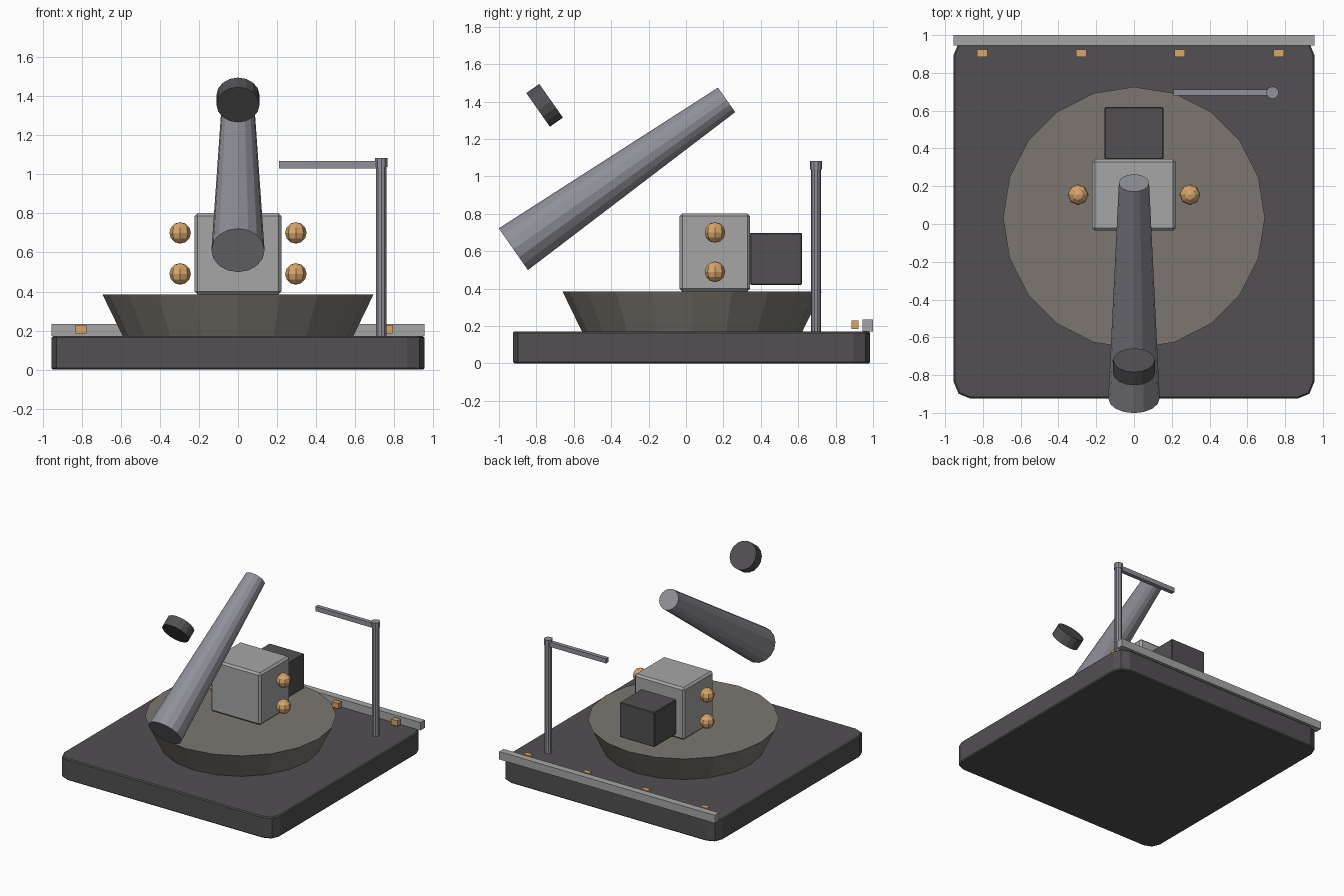
import bpy, bmesh
from math import radians

if "Cube" in bpy.data.objects:
    bpy.data.objects.remove(bpy.data.objects["Cube"])

def material(name, rgb):
    m = bpy.data.materials.new(name)
    m.diffuse_color = (*rgb, 1)
    m.use_nodes = True
    m.node_tree.nodes["Principled BSDF"].inputs["Base Color"].default_value = m.diffuse_color
    return m

DARK = material("dark_metal", (0.085, 0.08, 0.085))
STONE = material("stone", (0.2, 0.18, 0.16))
STEEL = material("steel", (0.28, 0.28, 0.32))
GREY = material("light_grey", (0.38, 0.38, 0.38))
COPPER = material("copper", (0.68, 0.38, 0.15))

def add_bevel(ob, width, segments=1):
    mod = ob.modifiers.new("bevel", 'BEVEL')
    mod.width, mod.segments = width, segments
    mod.limit_method, mod.angle_limit = 'ANGLE', radians(50)

def box(name, lo, hi, mat, bevel=0):
    """Box between two opposite corners."""
    bpy.ops.mesh.primitive_cube_add(size=1, location=[(a + b) / 2 for a, b in zip(lo, hi)])
    ob = bpy.context.object
    ob.name = name
    bm = bmesh.new()
    bm.from_mesh(ob.data)
    bmesh.ops.scale(bm, vec=[b - a for a, b in zip(lo, hi)], verts=bm.verts)
    bm.to_mesh(ob.data)
    bm.free()
    ob.data.materials.append(mat)
    if bevel:
        add_bevel(ob, bevel)
    return ob

def cone(name, loc, r1, r2, depth, sides, mat, tilt=0):
    bpy.ops.mesh.primitive_cone_add(vertices=sides, radius1=r1, radius2=r2, depth=depth,
                                    location=loc, rotation=(radians(tilt), 0, 0))
    ob = bpy.context.object
    ob.name = name
    ob.data.materials.append(mat)
    return ob

# base slab with rounded upright corners
base = box("base_slab", (-0.955, -0.925, 0), (0.955, 0.985, 0.172), DARK)
bm = bmesh.new()
bm.from_mesh(base.data)
upright = [e for e in bm.edges if abs(e.verts[0].co.z - e.verts[1].co.z) > 0.1]
bmesh.ops.bevel(bm, geom=upright, offset=0.09, segments=2, profile=0.5, affect='EDGES')
bm.to_mesh(base.data)
bm.free()
add_bevel(base, 0.008)

# flared turntable
cone("turntable", (0, 0.033, 0.278), 0.59, 0.693, 0.212, 20, STONE)

# housing and rear box
box("housing", (-0.222, -0.035, 0.385), (0.222, 0.343, 0.802), GREY, 0.015)
box("rear_box", (-0.155, 0.343, 0.42), (0.155, 0.62, 0.698), DARK, 0.005)

# tilted tube and floating cap
cone("tube", (0, -0.353, 1.01), 0.136, 0.08, 1.392, 16, STEEL, -55)
cone("tube_cap", (0, -0.756, 1.38), 0.11, 0.11, 0.085, 16, DARK, -55)

# round bolts on both sides of the housing
for side in (-1, 1):
    for z in (0.49, 0.70):
        bpy.ops.mesh.primitive_uv_sphere_add(segments=8, ring_count=6, radius=0.055,
                                             location=(side * 0.296, 0.155, z))
        ob = bpy.context.object
        ob.name = "bolt"
        ob.data.materials.append(COPPER)

# post with side arm
cone("post", (0.733, 0.695, 0.61), 0.028, 0.028, 0.88, 10, STEEL)
cone("post_cap", (0.733, 0.695, 1.06), 0.033, 0.033, 0.045, 10, STEEL)
box("post_arm", (0.21, 0.68, 1.03), (0.733, 0.713, 1.067), STEEL)

# back rail and row of studs
box("back_rail", (-0.955, 0.945, 0.172), (0.955, 1.0, 0.235), GREY)
for i in range(4):
    x = -0.803 + 0.523 * i
    box("rail_stud", (x - 0.028, 0.885, 0.184), (x + 0.028, 0.923, 0.229), COPPER)
